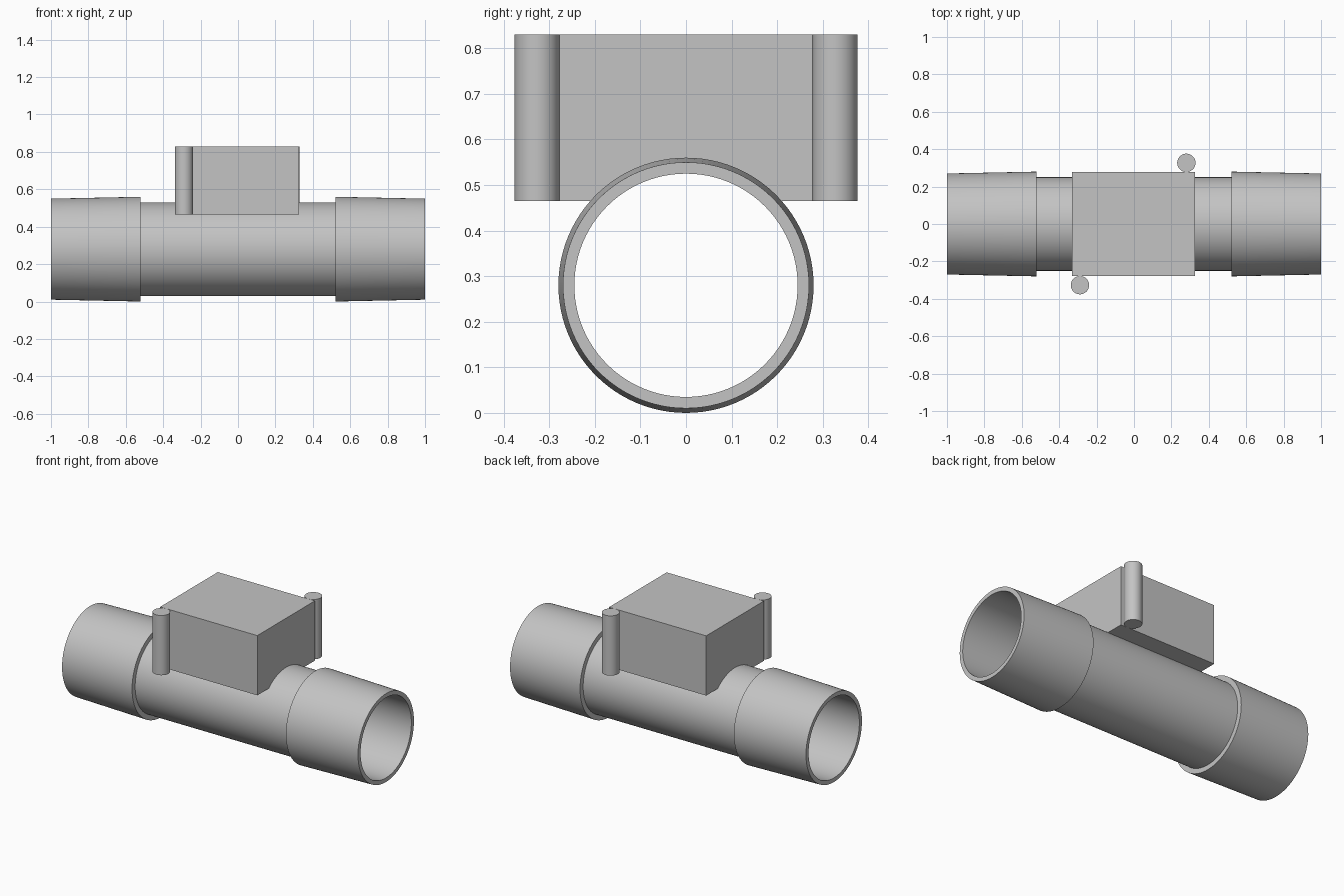
import bpy, bmesh, math

cube = bpy.data.objects.get("Cube")
if cube:
    bpy.data.objects.remove(cube, do_unlink=True)

AXIS_Z = 0.28
SEGMENTS = 96

grey = bpy.data.materials.new("light_grey")
grey.use_nodes = True
colour = (0.55, 0.55, 0.55, 1)
grey.diffuse_color = colour
grey.node_tree.nodes["Principled BSDF"].inputs["Base Color"].default_value = colour


def finish(obj, name):
    obj.name = name
    obj.data.materials.append(grey)
    return obj


def smooth(obj):
    bpy.ops.object.select_all(action="DESELECT")
    obj.select_set(True)
    bpy.context.view_layer.objects.active = obj
    bpy.ops.object.shade_smooth_by_angle(angle=math.radians(30))


# Flow tube: closed wall profile (x, radius) turned about the x axis
half = [(0.52, 0.25), (0.52, 0.28), (1.0, 0.27), (1.0, 0.245)]
profile = half + [(-x, r) for x, r in reversed(half)]
bm = bmesh.new()
rings = []
for x, r in profile:
    angles = [2 * math.pi * i / SEGMENTS for i in range(SEGMENTS)]
    rings.append([bm.verts.new((x, r * math.cos(a), AXIS_Z + r * math.sin(a)))
                  for a in angles])
for k, ring in enumerate(rings):
    after = rings[(k + 1) % len(rings)]
    for i in range(SEGMENTS):
        j = (i + 1) % SEGMENTS
        bm.faces.new((ring[i], ring[j], after[j], after[i]))
bmesh.ops.recalc_face_normals(bm, faces=bm.faces)
mesh = bpy.data.meshes.new("flow_tube")
bm.to_mesh(mesh)
bm.free()
tube = bpy.data.objects.new("flow_tube", mesh)
bpy.context.collection.objects.link(tube)
smooth(finish(tube, "flow_tube"))

# Housing block, hollowed underneath where it sits on the tube
bpy.ops.mesh.primitive_cube_add(size=1, location=(-0.003, 0, 0.6475))
housing = finish(bpy.context.object, "housing")
housing.scale = (0.656, 0.556, 0.365)
bpy.ops.mesh.primitive_cylinder_add(vertices=SEGMENTS, radius=0.248, depth=1.4,
                                    location=(0, 0, AXIS_Z),
                                    rotation=(0, math.pi / 2, 0))
cutter = bpy.context.object
cutter.name = "housing_cutter"
cutter.hide_render = True
cutter.hide_viewport = True
cut = housing.modifiers.new("tube_cut", "BOOLEAN")
cut.operation = "DIFFERENCE"
cut.solver = "EXACT"
cut.object = cutter

# Upright pins at two opposite corners
for name, x, y in (("front_pin", -0.289, -0.327), ("back_pin", 0.28, 0.327)):
    bpy.ops.mesh.primitive_cylinder_add(vertices=48, radius=0.049, depth=0.365,
                                        location=(x, y, 0.6475))
    smooth(finish(bpy.context.object, name))
